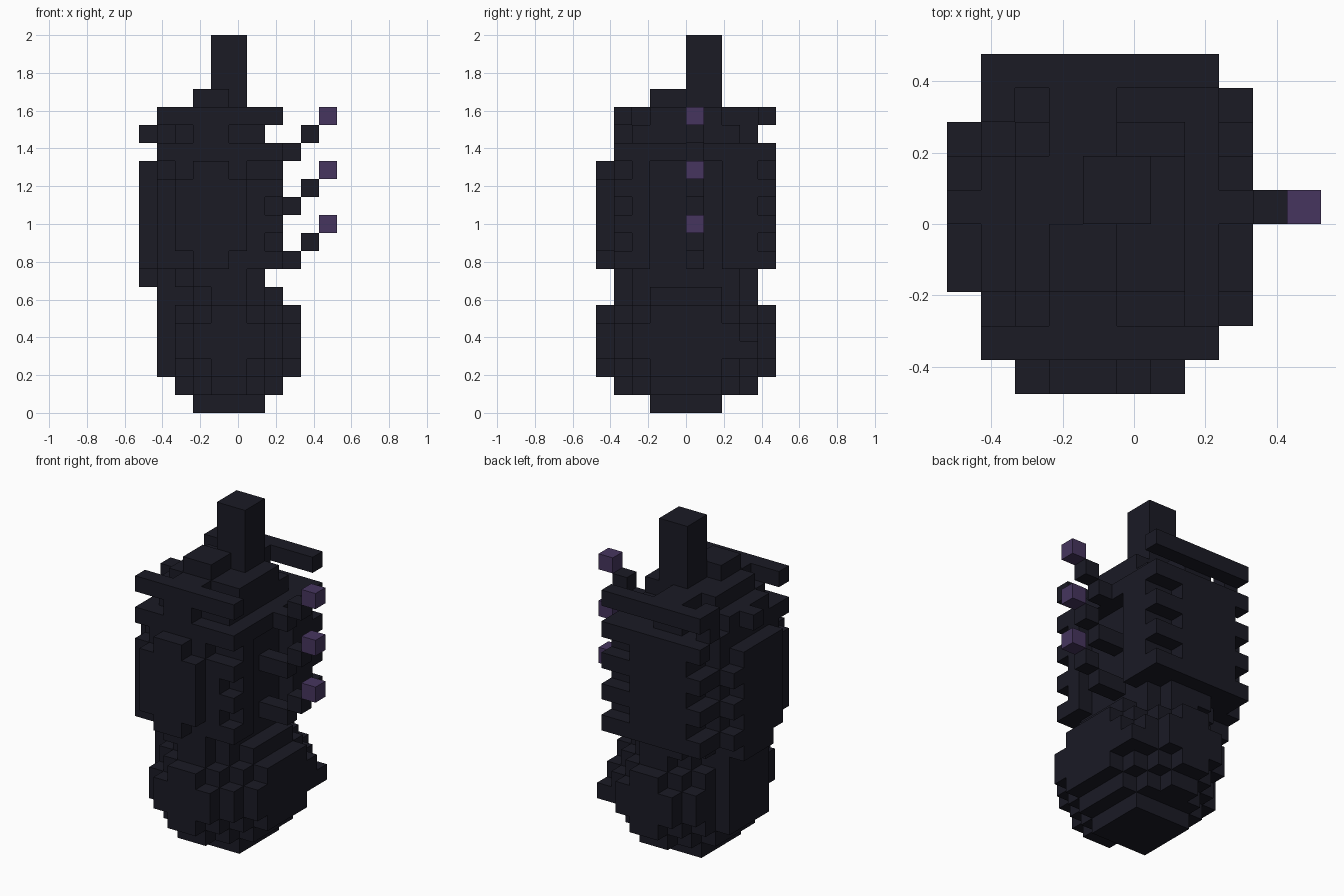
import bpy, bmesh
from mathutils import Vector

if "Cube" in bpy.data.objects:
    bpy.data.objects.remove(bpy.data.objects["Cube"], do_unlink=True)

U = 2 / 21                       # edge of one block
ORIGIN = Vector((-5.5, -5, 0))   # block grid corner


def make_material(name, rgb):
    m = bpy.data.materials.new(name)
    m.use_nodes = True
    m.diffuse_color = (*rgb, 1)
    bsdf = m.node_tree.nodes["Principled BSDF"]
    bsdf.inputs["Base Color"].default_value = (*rgb, 1)
    bsdf.inputs["Roughness"].default_value = 0.9
    return m


DARK = make_material("charcoal", (0.0105, 0.0105, 0.0185))
PURPLE = make_material("dusky purple", (0.061, 0.036, 0.113))


def blocks(name, boxes, mat=DARK):
    """Join boxes (x0,x1, y0,y1, z0,z1 in grid units) into one outer shell."""
    cells = {(x, y, z) for x0, x1, y0, y1, z0, z1 in boxes
             for x in range(x0, x1) for y in range(y0, y1) for z in range(z0, z1)}
    bm = bmesh.new()
    for c in cells:
        for axis in range(3):
            for side in (0, 1):
                n = list(c)
                n[axis] += 2 * side - 1
                if tuple(n) in cells:
                    continue
                a, b = (axis + 1) % 3, (axis + 2) % 3
                ring = []
                for da, db in ((0, 0), (1, 0), (1, 1), (0, 1)):
                    p = list(c)
                    p[axis] += side
                    p[a] += da
                    p[b] += db
                    ring.append(bm.verts.new((Vector(p) + ORIGIN) * U))
                bm.faces.new(ring if side else ring[::-1])
    bmesh.ops.remove_doubles(bm, verts=bm.verts, dist=U * 0.01)
    bmesh.ops.dissolve_limit(bm, angle_limit=0.01, verts=bm.verts, edges=bm.edges)
    me = bpy.data.meshes.new(name)
    bm.to_mesh(me)
    bm.free()
    me.materials.append(mat)
    ob = bpy.data.objects.new(name, me)
    bpy.context.collection.objects.link(ob)
    return ob


# Rounded lower bulb, layer by layer
blocks("lower_bulb", [
    (3, 7, 3, 7, 0, 1),
    (2, 8, 3, 7, 1, 2), (3, 7, 2, 8, 1, 2), (4, 6, 1, 9, 1, 2),
    (1, 9, 3, 7, 2, 6), (2, 8, 2, 8, 2, 6), (3, 7, 1, 9, 2, 6), (4, 6, 0, 10, 2, 6),
    (2, 9, 2, 8, 3, 5), (2, 8, 1, 9, 3, 5), (3, 7, 0, 10, 3, 5), (8, 9, 8, 9, 3, 4),
    (2, 8, 3, 7, 6, 7), (3, 7, 2, 8, 6, 7), (4, 6, 1, 9, 6, 7), (1, 2, 3, 7, 6, 7),
])

# Waist and tall upper core
blocks("upper_core", [
    (1, 7, 3, 7, 7, 8), (2, 7, 2, 8, 7, 8), (3, 6, 1, 9, 7, 8),
    (2, 7, 2, 9, 8, 15), (1, 7, 2, 8, 8, 15),
    (2, 7, 2, 8, 15, 16), (1, 2, 3, 7, 15, 16), (0, 1, 5, 6, 15, 16),
    (3, 5, 1, 2, 15, 16), (3, 5, 7, 9, 15, 17), (2, 7, 3, 7, 16, 17),
    (3, 5, 1, 3, 16, 17), (1, 2, 8, 9, 15, 17),
])

# Raised plates on the sides
blocks("front_plate", [
    (2, 6, 0, 2, 9, 13), (3, 5, 0, 2, 8, 14), (2, 6, 1, 2, 8, 14),
    (1, 2, 1, 3, 8, 13), (6, 7, 1, 2, 8, 13),
])
blocks("back_plate", [(2, 6, 9, 10, 8, 14)])
blocks("right_plate", [(0, 1, 4, 7, 7, 14), (0, 1, 3, 7, 8, 14)])

# Frame around the recess on the feeler side
blocks("left_frame", [(7, 8, 2, 3, 8, 15), (7, 8, 7, 9, 8, 15), (7, 8, 3, 7, 14, 15)])

# Full ribs across front and back
for i, z in enumerate((14, 16)):
    blocks(f"front_rib_{i + 1}", [(1, 8, 1, 2, z, z + 1)])
for i, z in enumerate((8, 14, 16)):
    blocks(f"back_rib_{i + 1}", [(1, 8, 9, 10, z, z + 1)])

# Short rib ends at the corners, every second layer
for i, z in enumerate((8, 10, 12)):
    blocks(f"rib_ends_{i + 1}", [
        (7, 8, 1, 2, z, z + 1), (6, 8, 9, 10, z, z + 1),
        (1, 2, 8, 10, z, z + 1), (0, 1, 7, 8, z, z + 1),
    ])

# Cap block and stem
blocks("cap_block", [(3, 5, 3, 5, 17, 18)])
blocks("stem", [(4, 6, 5, 7, 17, 21)])

# Three stepped feelers with coloured tips
for i, z in enumerate((8, 11, 14)):
    base = 8 if z == 14 else 7
    blocks(f"feeler_{i + 1}", [(base, 9, 5, 6, z, z + 1), (9, 10, 5, 6, z + 1, z + 2)])
    blocks(f"feeler_tip_{i + 1}", [(10, 11, 5, 6, z + 2, z + 3)], PURPLE)
